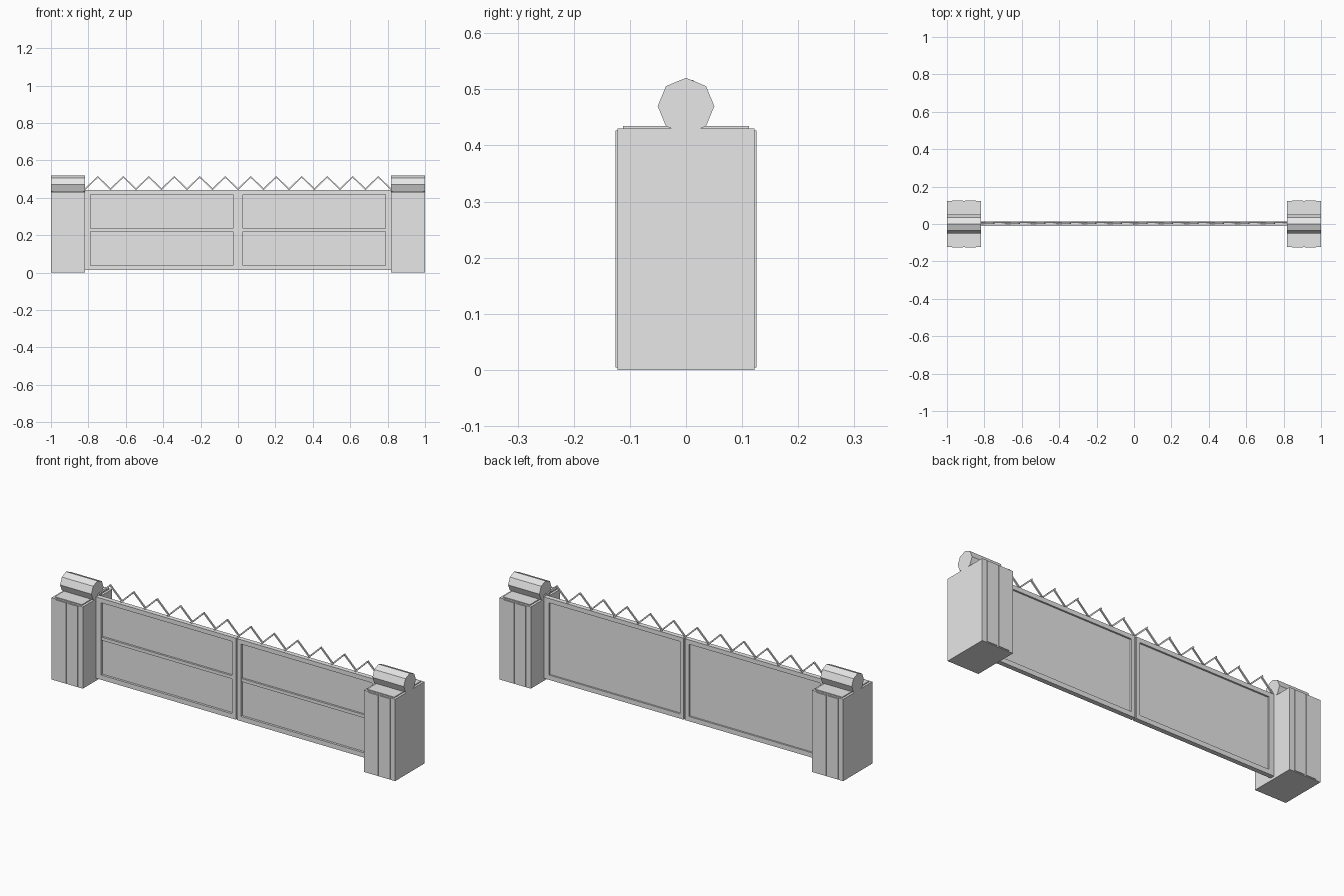
import bpy, bmesh, math
from mathutils import Matrix

if "Cube" in bpy.data.objects:
    bpy.data.objects.remove(bpy.data.objects["Cube"])

grey = bpy.data.materials.new("light_grey")
grey.diffuse_color = (0.8, 0.8, 0.8, 1)
grey.use_nodes = True
grey.node_tree.nodes["Principled BSDF"].inputs["Base Color"].default_value = grey.diffuse_color


def finish(name, bm):
    bmesh.ops.recalc_face_normals(bm, faces=bm.faces)
    me = bpy.data.meshes.new(name)
    bm.to_mesh(me)
    bm.free()
    me.materials.append(grey)
    ob = bpy.data.objects.new(name, me)
    bpy.context.collection.objects.link(ob)
    return ob


def box(bm, x0, x1, y0, y1, z0, z1):
    m = (Matrix.Translation(((x0 + x1) / 2, (y0 + y1) / 2, (z0 + z1) / 2))
         @ Matrix.Diagonal((x1 - x0, y1 - y0, z1 - z0, 1)))
    bmesh.ops.create_cube(bm, size=1, matrix=m)


def box_object(name, *dims):
    bm = bmesh.new()
    box(bm, *dims)
    return finish(name, bm)


for side, x0 in (("left", -1.0), ("right", 0.818)):
    x1 = x0 + 0.182
    # Pillar block and thin cap slab
    box_object(side + "_pillar", x0, x1, -0.122, 0.122, 0, 0.43)
    box_object(side + "_cap_slab", x0 + 0.012, x1 - 0.012, -0.112, 0.112, 0.43, 0.435)
    # Raised boards on the front and back faces
    bm = bmesh.new()
    for a, b in ((0.028, 0.086), (0.096, 0.154)):
        for y0, y1 in ((-0.126, -0.12), (0.12, 0.126)):
            box(bm, x0 + a, x0 + b, y0, y1, 0.004, 0.427)
    finish(side + "_pillar_boards", bm)
    # Eight-sided log lying on the cap
    bm = bmesh.new()
    m = (Matrix.Translation(((x0 + x1) / 2, 0, 0.47)) @ Matrix.Rotation(math.pi / 2, 4, 'Y'))
    bmesh.ops.create_cone(bm, cap_ends=True, segments=8, radius1=0.0505,
                          radius2=0.0505, depth=0.182, matrix=m)
    finish(side + "_cap_log", bm)

for side, x0, x1 in (("left", -0.818, -0.004), ("right", 0.004, 0.818)):
    # Leaf frame: stiles and rails
    bm = bmesh.new()
    inner0 = x0 + (0.03 if side == "left" else 0.022)
    inner1 = x1 - (0.022 if side == "left" else 0.03)
    box(bm, x0, inner0, -0.012, 0.013, 0.013, 0.441)
    box(bm, inner1, x1, -0.012, 0.013, 0.013, 0.441)
    box(bm, inner0, inner1, -0.012, 0.013, 0.013, 0.038)
    box(bm, inner0, inner1, -0.012, 0.013, 0.418, 0.441)
    finish(side + "_leaf_frame", bm)
    # Sheet and front middle rail
    box_object(side + "_leaf_sheet", inner0, inner1, 0.0, 0.004, 0.038, 0.418)
    box_object(side + "_middle_rail", inner0, inner1, -0.01, 0.0, 0.22, 0.237)

# Strip covering the gap between the leaves
box_object("centre_strip", -0.005, 0.005, -0.006, 0.006, 0.013, 0.441)

# Zigzag of crossed bars along the top
pitch, low, high = 0.1363, 0.446, 0.512
bm = bmesh.new()
for i in range(12):
    peak = (i - 5.5) * pitch
    for s in (-1, 1):
        dx, dz = -s * pitch / 2, high - low
        length = math.hypot(dx, dz) + 0.006
        y = 0.004 if s < 0 else 0.01
        m = (Matrix.Translation((peak + s * pitch / 4, y, (low + high) / 2))
             @ Matrix.Rotation(math.atan2(-dz, dx), 4, 'Y')
             @ Matrix.Diagonal((length, 0.007, 0.007, 1)))
        bmesh.ops.create_cube(bm, size=1, matrix=m)
finish("zigzag_bars", bm)
